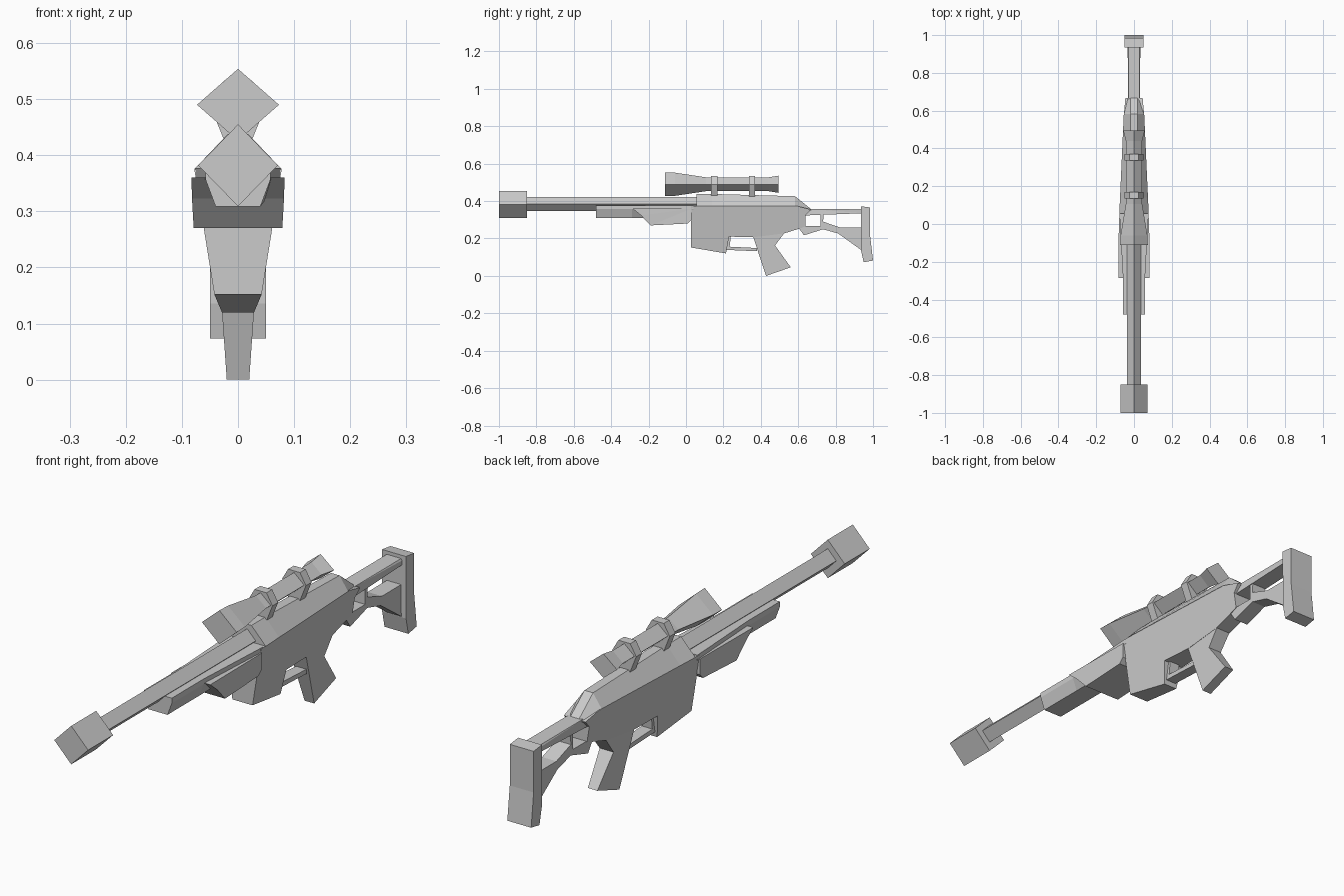
import bpy, bmesh


def make(name, rings):
    """Skin a list of equal-length vertex rings and cap both ends."""
    bm = bmesh.new()
    rows = [[bm.verts.new(p) for p in ring] for ring in rings]
    n = len(rows[0])
    for a, b in zip(rows, rows[1:]):
        for i in range(n):
            j = (i + 1) % n
            bm.faces.new((a[i], a[j], b[j], b[i]))
    bm.faces.new(rows[0][::-1])
    bm.faces.new(rows[-1])
    bmesh.ops.recalc_face_normals(bm, faces=bm.faces)
    # tapered side faces may be slightly non-planar, so triangulate large ngons
    bmesh.ops.triangulate(bm, faces=[f for f in bm.faces if len(f.verts) > 4])
    me = bpy.data.meshes.new(name)
    bm.to_mesh(me)
    bm.free()
    ob = bpy.data.objects.new(name, me)
    bpy.context.collection.objects.link(ob)
    return ob


def plate(name, pts, width=None):
    """Side profile in y/z, given half width per point or by function."""
    full = [(p[0], p[1], p[2] if len(p) > 2 else width(p[0], p[1])) for p in pts]
    return make(name, [[(s * w, y, z) for y, z, w in full] for s in (-1, 1)])


def loft(name, sections):
    """Sections along y; each holds right-half (x, z) points, mirrored to the left."""
    rings = []
    for y, half in sections:
        right = [(x, y, z) for x, z in half]
        left = [(-x, y, z) for x, z in reversed(half) if x > 0]
        rings.append(right + left)
    return make(name, rings)


def diamond(name, zc, stations):
    """Four-sided tube; stations are (y, half width, half height)."""
    return loft(name, [(y, [(0, zc - h), (w, zc), (0, zc + h)])
                       for y, w, h in stations])


# barrel and muzzle brake
diamond("muzzle_brake", 0.382, [(-1, 0.071, 0.073), (-0.85, 0.071, 0.073)])
diamond("barrel", 0.384, [(-0.9, 0.036, 0.037), (0.1, 0.036, 0.037)])

# forend under the barrel, chamfered below
fore = [(0.04, 0.309), (0.058, 0.357), (0.058, 0.377)]
fore_rear = [(0.04, 0.309), (0.076, 0.357), (0.076, 0.377)]
loft("forend", [(-0.48, fore), (-0.29, fore), (0.04, fore_rear)])

# wide handguard
plate("handguard", [(-0.285, 0.36, 0.083), (-0.24, 0.323, 0.082), (-0.19, 0.27, 0.079),
                    (0.01, 0.28, 0.079), (0.03, 0.3, 0.08), (0.03, 0.36, 0.08)])


# lower receiver with magazine well, narrowing downwards and rearwards
def body_width(y, z):
    return 0.042 + 0.16 * (z - 0.152) - 0.045 * (y - 0.03)


plate("receiver", [(0.027, 0.375), (0.027, 0.152), (0.214, 0.12), (0.23, 0.21),
                   (0.364, 0.207), (0.524, 0.227), (0.61, 0.254), (0.64, 0.265),
                   (0.64, 0.325), (0.668, 0.355), (0.59, 0.375)], body_width)

# sloped receiver cover
loft("receiver_cover", [(0.055, [(0.078, 0.375), (0.018, 0.438)]),
                        (0.14, [(0.074, 0.375), (0.018, 0.438)]),
                        (0.583, [(0.054, 0.375), (0.018, 0.426)]),
                        (0.668, [(0.035, 0.35), (0.018, 0.358)])])

# pistol grip
plate("grip", [(0.35, 0.23, 0.036), (0.362, 0.2, 0.034), (0.428, 0.0, 0.02),
               (0.56, 0.046, 0.02), (0.476, 0.163, 0.029), (0.524, 0.227, 0.031)])

# trigger guard
plate("trigger_guard", [(0.215, 0.157, 0.022), (0.38, 0.149, 0.022),
                        (0.38, 0.132, 0.022), (0.215, 0.139, 0.022)])
plate("trigger_guard_front", [(0.21, 0.215, 0.022), (0.24, 0.215, 0.022),
                              (0.232, 0.145, 0.022), (0.21, 0.145, 0.022)])

# skeleton stock: upper bar, lower strut, butt plate
plate("stock_bar", [(0.62, 0.352, 0.034), (0.65, 0.359, 0.03), (0.945, 0.359, 0.03),
                    (0.945, 0.352, 0.034), (0.945, 0.335, 0.033), (0.63, 0.323, 0.033)])
plate("stock_strut", [(0.72, 0.335), (0.736, 0.335), (0.733, 0.29), (0.82, 0.26),
                      (0.94, 0.26), (0.94, 0.136), (0.813, 0.227), (0.733, 0.249),
                      (0.63, 0.217), (0.605, 0.254), (0.64, 0.267), (0.72, 0.267)],
      lambda y, z: 0.03)
plate("butt_plate", [(0.935, 0.372), (0.985, 0.366), (0.985, 0.21), (1.0, 0.082),
                     (0.95, 0.073), (0.936, 0.136)], lambda y, z: 0.05)

# scope body
diamond("scope", 0.49, [(-0.112, 0.073, 0.064), (-0.06, 0.071, 0.062),
                        (0.107, 0.043, 0.037), (0.44, 0.043, 0.037),
                        (0.495, 0.057, 0.046)])

# scope mounting rings
ring = [(0.022, 0.42), (0.037, 0.457), (0.05, 0.49), (0.025, 0.533)]
for label, y in (("front", 0.152), ("rear", 0.353)):
    loft("scope_ring_" + label, [(y - 0.017, ring), (y + 0.017, ring)])
